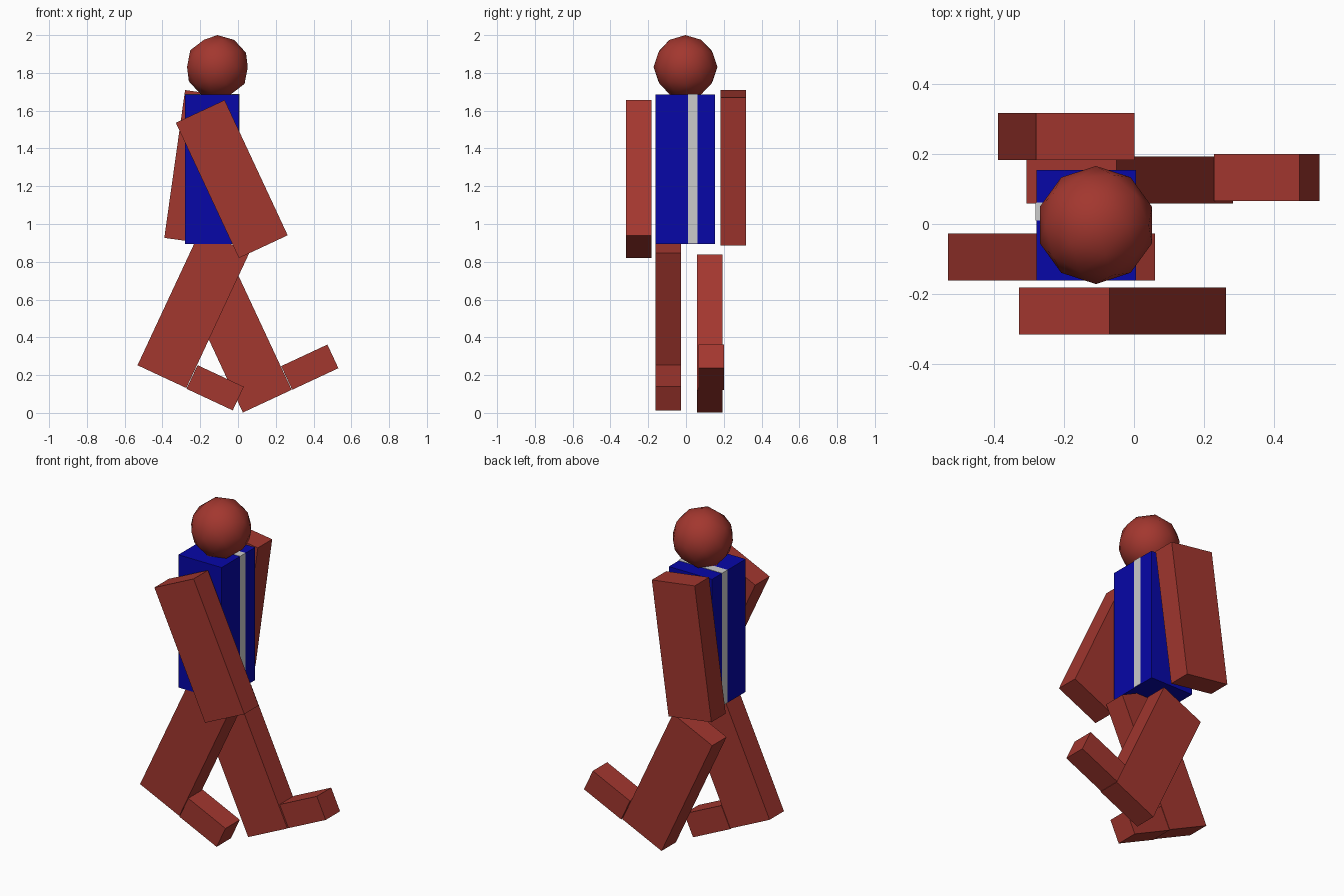
import bpy
from math import radians

if "Cube" in bpy.data.objects:
    bpy.data.objects.remove(bpy.data.objects["Cube"])


def material(name, rgb):
    m = bpy.data.materials.new(name)
    m.diffuse_color = (*rgb, 1)
    m.use_nodes = True
    m.node_tree.nodes["Principled BSDF"].inputs["Base Color"].default_value = m.diffuse_color
    return m


RED = material("red", (0.364, 0.038, 0.028))
BLUE = material("blue", (0.002, 0.002, 0.39))
GREY = material("grey", (0.53, 0.53, 0.53))


def box(name, center, size, tilt, mat):
    """Box with its sizes baked in, tilted in degrees about the y axis."""
    bpy.ops.mesh.primitive_cube_add(size=1, location=center)
    ob = bpy.context.object
    ob.name = name
    ob.scale = size
    bpy.ops.object.transform_apply(location=False, rotation=False, scale=True)
    ob.rotation_euler.y = radians(tilt)
    ob.data.materials.append(mat)
    return ob


# Torso, with a grey stripe over its chest, top and back
box("torso", (-0.137, -0.004, 1.29), (0.285, 0.316, 0.79), 0, BLUE)
box("torso_stripe", (-0.137, 0.036, 1.292), (0.289, 0.052, 0.79), 0, GREY)

# Arms and legs share one block size
LIMB = (0.285, 0.135, 0.79)
for name, center, tilt in (("right_arm", (-0.033, -0.249, 1.238), -25),
                           ("left_arm", (-0.194, 0.251, 1.298), 8),
                           ("right_leg", (-0.236, -0.094, 0.55), 25),
                           ("left_leg", (-0.012, 0.126, 0.42), -25)):
    box(name, center, LIMB, tilt, RED)

# Feet continue the tilt of their legs
FOOT = (0.27, 0.135, 0.138)
box("right_foot", (-0.121, -0.094, 0.133), FOOT, 25, RED)
box("left_foot", (0.38, 0.133, 0.242), FOOT, -25, RED)

# Head: low-poly ball with smooth shading
bpy.ops.mesh.primitive_ico_sphere_add(subdivisions=2, radius=0.169,
                                      location=(-0.109, -0.003, 1.831))
head = bpy.context.object
head.name = "head"
head.data.materials.append(RED)
bpy.ops.object.shade_smooth()
